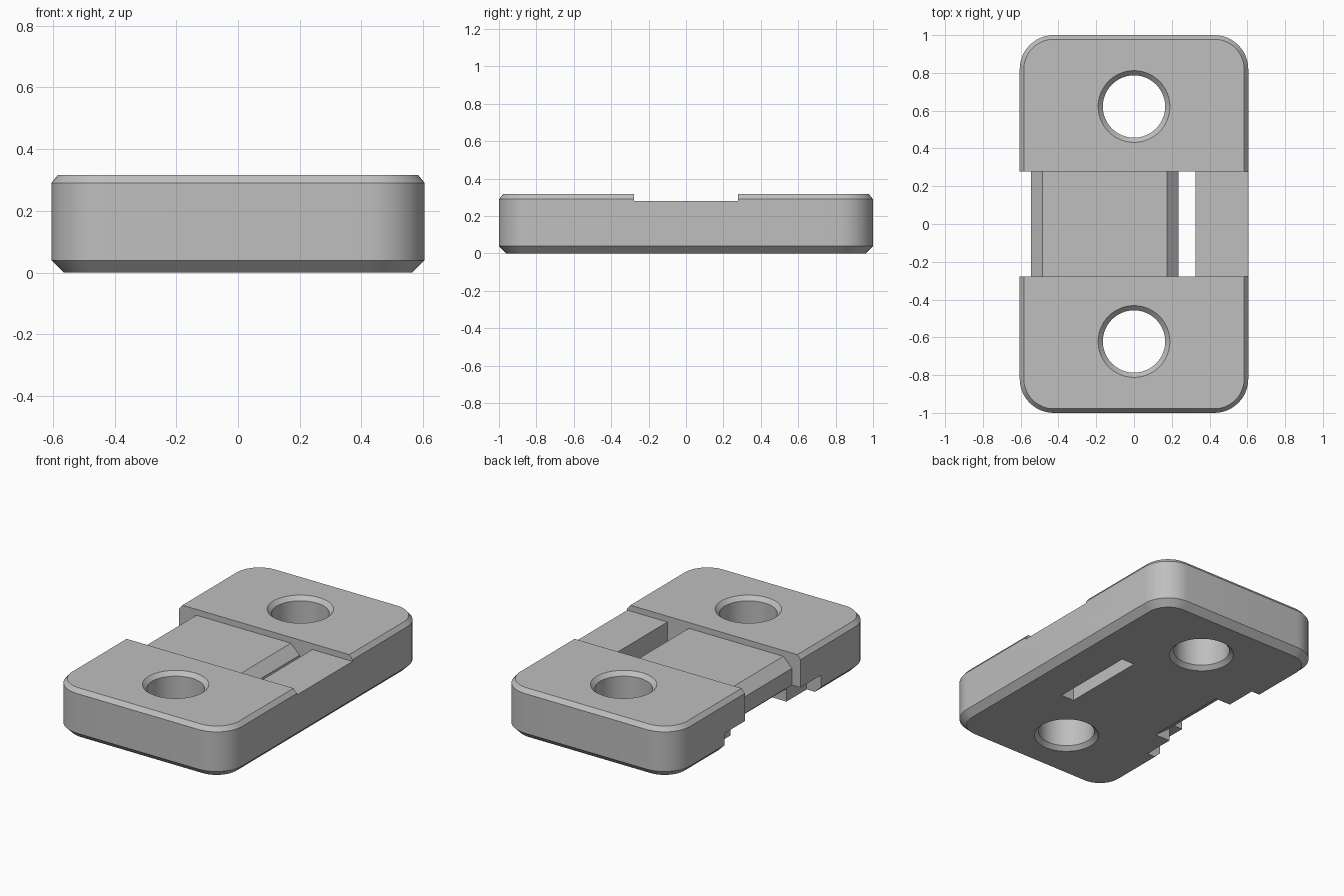
import bpy
import bmesh
from math import cos, sin, pi, radians

cube = bpy.data.objects.get("Cube")
if cube:
    bpy.data.objects.remove(cube, do_unlink=True)

HALF_X, HALF_Y, TOP = 0.605, 1.0, 0.317
RADIUS = 0.18
CHANNEL = 0.278   # half width of the strap channel
HOLE_Y = 0.622

grey = bpy.data.materials.new("plain_grey")
grey.use_nodes = True
colour = (0.52, 0.52, 0.52, 1)
grey.diffuse_color = colour
grey.node_tree.nodes["Principled BSDF"].inputs["Base Color"].default_value = colour


def loft(name, rings):
    """Closed solid through matching rings of points."""
    bm = bmesh.new()
    loops = [[bm.verts.new(p) for p in ring] for ring in rings]
    n = len(loops[0])
    for low, high in zip(loops, loops[1:]):
        for i in range(n):
            j = (i + 1) % n
            bm.faces.new((low[i], low[j], high[j], high[i]))
    bm.faces.new(loops[0][::-1])
    bm.faces.new(loops[-1])
    bmesh.ops.recalc_face_normals(bm, faces=bm.faces)
    mesh = bpy.data.meshes.new(name)
    bm.to_mesh(mesh)
    bm.free()
    mesh.materials.append(grey)
    obj = bpy.data.objects.new(name, mesh)
    bpy.context.collection.objects.link(obj)
    return obj


def rounded_ring(inset, z, steps=12):
    """Rounded rectangle outline, pulled in by inset."""
    r = RADIUS - inset
    ring = []
    for q, (sx, sy) in enumerate([(1, 1), (-1, 1), (-1, -1), (1, -1)]):
        for k in range(steps + 1):
            a = (q + k / steps) * pi / 2
            ring.append((sx * (HALF_X - RADIUS) + r * cos(a),
                         sy * (HALF_Y - RADIUS) + r * sin(a), z))
    return ring


def circle_ring(radius, y, z, n=64):
    return [(radius * cos(2 * pi * i / n), y + radius * sin(2 * pi * i / n), z)
            for i in range(n)]


def prism(name, outline, half_y):
    """Side outline in x and z, stretched along y."""
    return loft(name, [[(x, y, z) for x, z in outline] for y in (-half_y, half_y)])


def box_outline(x0, x1, z0, z1):
    return [(x0, z0), (x1, z0), (x1, z1), (x0, z1)]


# Plate with chamfered top and bottom rims
plate = loft("strap_plate", [rounded_ring(i, z) for i, z in
                             [(0.04, 0), (0, 0.04), (0, 0.29), (0.022, TOP)]])

cutters = []

# Two screw holes with chamfered rims
for side in (-1, 1):
    profile = [(0.215, -0.025), (0.165, 0.025), (0.165, TOP - 0.025), (0.215, TOP + 0.025)]
    cutters.append(loft("hole_cutter", [circle_ring(r, side * HOLE_Y, z) for r, z in profile]))

# Shallow channel across the top
cutters.append(prism("channel_cutter", box_outline(-0.8, 0.8, 0.28, 0.5), CHANNEL))

# Through slot beside the bridge, chamfered on the bridge side
cutters.append(prism("slot_cutter", [(0.235, -0.1), (0.325, -0.1), (0.325, 0.32),
                                     (0.135, 0.32), (0.235, 0.22)], CHANNEL))

# Open side of the bridge, chamfered above and sloped below
cutters.append(prism("open_side_cutter", [(-0.334, -0.05), (-0.545, 0.11), (-0.545, 0.22),
                                          (-0.445, 0.32), (-0.8, 0.32), (-0.8, -0.05)], CHANNEL))

# Wider low pocket under the open side
cutters.append(prism("pocket_cutter", box_outline(-0.7, -0.507, -0.1, 0.115), 0.48))

bpy.context.view_layer.objects.active = plate
for cutter in cutters:
    cutter.hide_render = True
    mod = plate.modifiers.new("cut", "BOOLEAN")
    mod.operation = "DIFFERENCE"
    mod.solver = "EXACT"
    mod.object = cutter
    bpy.ops.object.modifier_apply(modifier=mod.name)
    bpy.data.objects.remove(cutter, do_unlink=True)

# Smooth round walls, crisp chamfers
bpy.ops.object.select_all(action="DESELECT")
plate.select_set(True)
bpy.ops.object.shade_smooth_by_angle(angle=radians(30))
